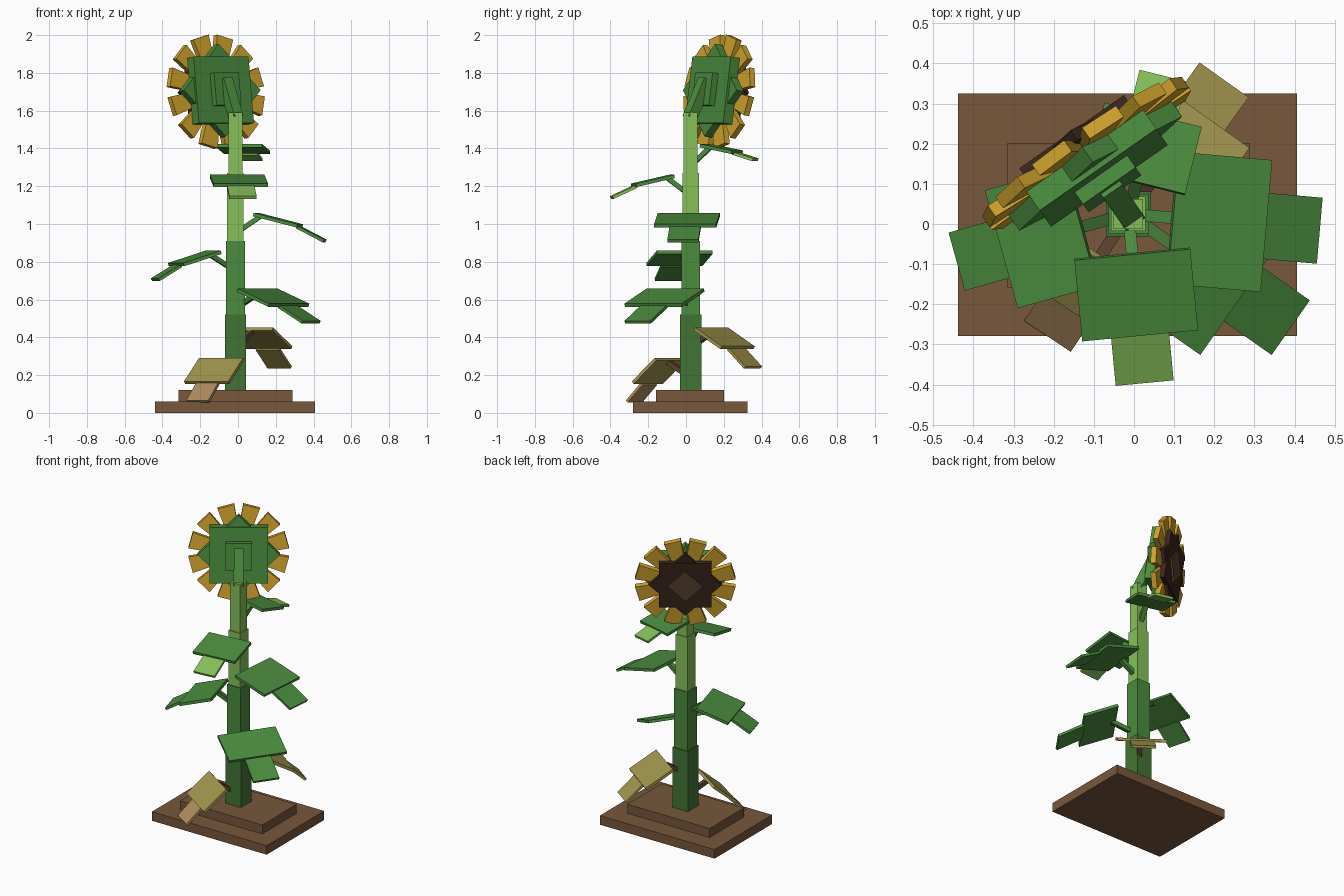
import bpy
from math import radians, sin, cos
from mathutils import Matrix, Vector

cube = bpy.data.objects.get("Cube")
if cube:
    bpy.data.objects.remove(cube, do_unlink=True)


def material(name, *rgb):
    """Flat colour given as 0-255 screen values, stored as linear."""
    col = [((c / 255 + 0.055) / 1.055) ** 2.4 for c in rgb] + [1]
    m = bpy.data.materials.new(name)
    m.use_nodes = True
    m.diffuse_color = col
    m.node_tree.nodes["Principled BSDF"].inputs["Base Color"].default_value = col
    return m


soil = material("soil brown", 120, 87, 60)
dark_green = material("dark green", 66, 116, 52)
green = material("leaf green", 75, 140, 62)
light_green = material("light green", 134, 192, 90)
yellow = material("petal yellow", 212, 166, 46)
seed_dark = material("seed dark brown", 58, 38, 29)
seed_mid = material("seed brown", 92, 68, 48)
olive = material("withered olive", 162, 149, 78)
tan = material("withered tan", 176, 142, 96)


def box(name, size, matrix, mat, taper=1.0):
    """Box of the given size; taper narrows the -y end."""
    sx, sy, sz = (s / 2 for s in size)
    verts = [(x * sx * (taper if y < 0 else 1), y * sy, z * sz)
             for z in (-1, 1) for x, y in ((-1, -1), (1, -1), (1, 1), (-1, 1))]
    faces = [(3, 2, 1, 0), (4, 5, 6, 7)]
    faces += [(i, (i + 1) % 4, (i + 1) % 4 + 4, i + 4) for i in range(4)]
    mesh = bpy.data.meshes.new(name)
    mesh.from_pydata(verts, [], faces)
    mesh.materials.append(mat)
    ob = bpy.data.objects.new(name, mesh)
    ob.matrix_world = matrix
    bpy.context.collection.objects.link(ob)
    return ob


def frame(x, y, z, origin):
    return Matrix.Translation(origin) @ Matrix((x, y, z)).transposed().to_4x4()


def beam(name, a, b, side, width, thick, mat):
    """Flat bar from a to b, its width lying along side."""
    a, b, side = Vector(a), Vector(b), Vector(side)
    along = (b - a).normalized()
    box(name, (width, (b - a).length, thick),
        frame(side, along, side.cross(along), (a + b) / 2), mat)


# Stepped soil base
for name, x, y, z, size in (("base_slab", -0.016, 0.023, 0.03, (0.845, 0.605, 0.06)),
                            ("soil_mound", -0.013, 0.022, 0.09, (0.605, 0.36, 0.06))):
    box(name, size, Matrix.Translation((x, y, z)), soil)

# Stem in narrowing sections
SX, SY = -0.014, 0.025
for i, (z0, z1, w, mat) in enumerate(((0.12, 0.52, 0.112, dark_green),
                                      (0.52, 0.91, 0.1, green),
                                      (0.91, 1.27, 0.086, light_green),
                                      (1.27, 1.59, 0.074, light_green))):
    box(f"stem_section_{i + 1}", (w, w, z1 - z0),
        Matrix.Translation((SX, SY, (z0 + z1) / 2)), mat)


def leaf(name, angle, rs, zs, width, tip_width, blade_mat, tip_mat, stalk_mat):
    """Stalk, blade and drooping tip; rs and zs run from blade root to tip end."""
    a = radians(angle)
    out = Vector((cos(a), sin(a), 0))
    side = Vector((sin(a), -cos(a), 0))
    p = [Vector((SX, SY, z - 0.01)) + out * r for r, z in zip(rs, zs)]
    root = Vector((SX, SY, zs[0] - 0.09)) + out * 0.03
    beam(name + "_stalk", root, p[0] + out * 0.02 - Vector((0, 0, 0.012)),
         side, 0.03, 0.025, stalk_mat)
    beam(name + "_blade", p[0], p[1], side, width, 0.018, blade_mat)
    drop = Vector((0, 0, 0.006))
    beam(name + "_tip", p[1] - out * 0.01 - drop, p[2], side, tip_width, 0.016, tip_mat)


leaf("withered_leaf_front", -123.5, (0.13, 0.275, 0.36), (0.295, 0.17, 0.07),
     0.28, 0.14, olive, tan, seed_mid)
leaf("withered_leaf_back", 54.5, (0.13, 0.305, 0.405), (0.455, 0.355, 0.25),
     0.30, 0.15, olive, olive, seed_mid)
leaf("low_leaf", -35, (0.14, 0.345, 0.49), (0.66, 0.58, 0.49),
     0.37, 0.166, green, green, dark_green)
leaf("middle_leaf", 195.5, (0.12, 0.326, 0.44), (0.86, 0.795, 0.715),
     0.305, 0.15, green, green, dark_green)
leaf("high_leaf", -5, (0.11, 0.343, 0.475), (1.06, 1.0, 0.92),
     0.33, 0.165, green, green, green)
leaf("upper_leaf", -84.5, (0.1, 0.303, 0.42), (1.262, 1.215, 1.15),
     0.29, 0.145, green, light_green, green)
leaf("top_leaf", 76, (0.081, 0.253, 0.353), (1.425, 1.39, 1.35),
     0.25, 0.12, green, light_green, green)

# Flower head, turned to the back and nodding slightly
yaw, nod = radians(35), radians(8)
back = Vector((-sin(yaw), cos(yaw), 0))
normal = back * cos(nod) - Vector((0, 0, sin(nod)))
up = back * sin(nod) + Vector((0, 0, cos(nod)))
head = frame(up.cross(normal), up, normal, (-0.118, 0.176, 1.7))


def head_plate(name, w, h, n0, n1, turn, mat):
    box(name, (w, h, n1 - n0), head @ Matrix.Translation((0, 0, (n0 + n1) / 2))
        @ Matrix.Rotation(radians(turn), 4, 'Z'), mat)


for i in range(12):
    box(f"petal_{i + 1}", (0.104, 0.17, 0.034),
        head @ Matrix.Rotation(radians(15 + 30 * i), 4, 'Z')
        @ Matrix.Translation((0, 0.215, 0)), yellow, taper=0.7)

head_plate("sepal_square", 0.355, 0.355, -0.075, -0.017, 0, green)
head_plate("sepal_diamond", 0.35, 0.35, -0.062, -0.015, 45, green)
head_plate("seed_square", 0.318, 0.318, 0.01, 0.044, 0, seed_dark)
head_plate("seed_diamond", 0.312, 0.312, 0.01, 0.038, 45, seed_dark)
head_plate("seed_centre", 0.152, 0.152, 0.03, 0.056, 45, seed_mid)
head_plate("calyx", 0.16, 0.175, -0.112, -0.06, 0, green)

# Bent neck joining stem and head
beam("neck", (SX + 0.004, SY - 0.006, 1.56), head @ Vector((0, 0.05, -0.098)),
     (cos(yaw), sin(yaw), 0), 0.058, 0.056, green)
